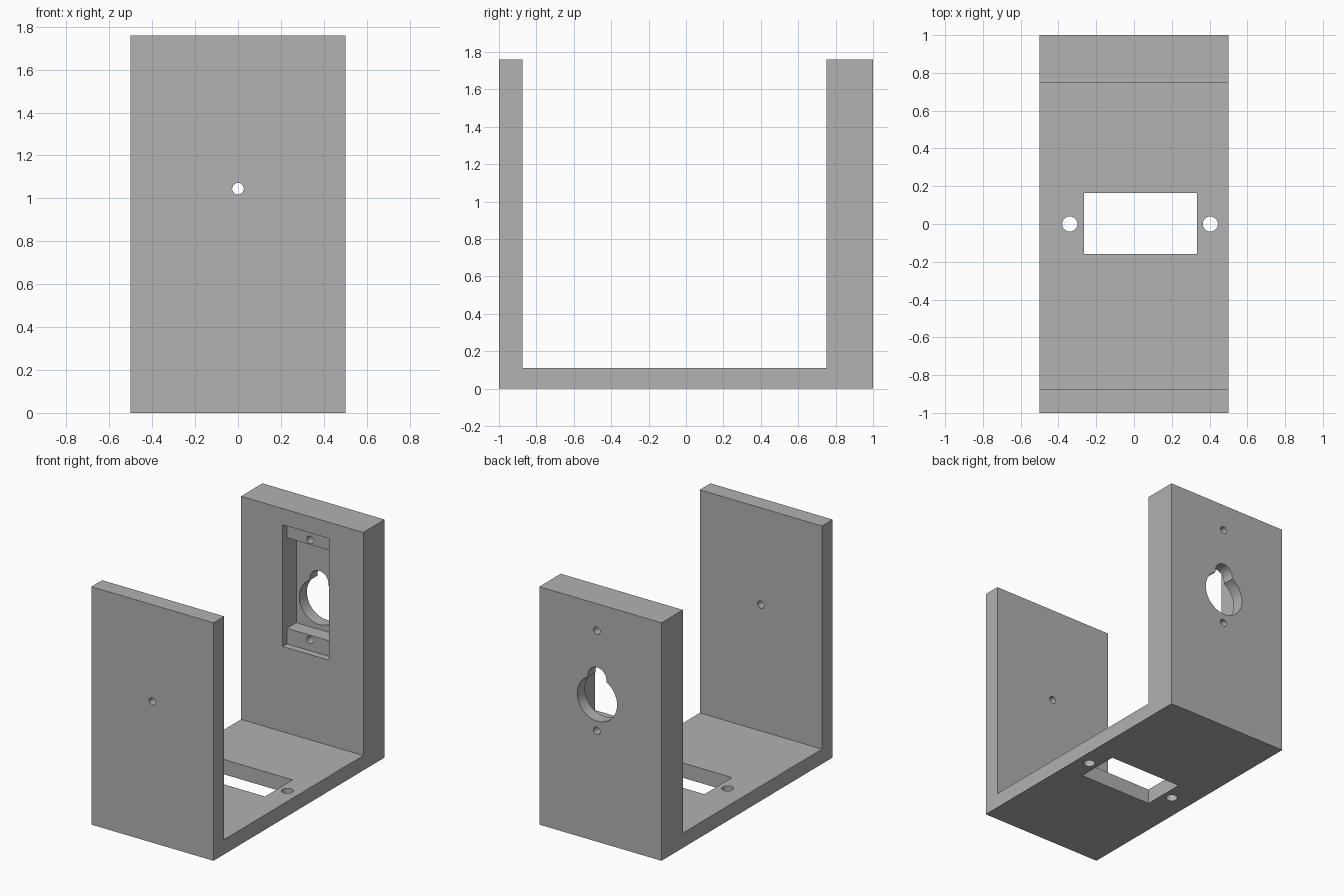
import bpy, bmesh, math
from mathutils import Matrix, Vector

if "Cube" in bpy.data.objects:
    bpy.data.objects.remove(bpy.data.objects["Cube"])

grey = bpy.data.materials.new("grey plastic")
grey.diffuse_color = (0.445, 0.445, 0.445, 1)
grey.use_nodes = True
grey.node_tree.nodes["Principled BSDF"].inputs["Base Color"].default_value = grey.diffuse_color


def finish(bm, name):
    bmesh.ops.recalc_face_normals(bm, faces=bm.faces)
    mesh = bpy.data.meshes.new(name)
    bm.to_mesh(mesh)
    bm.free()
    mesh.materials.append(grey)
    obj = bpy.data.objects.new(name, mesh)
    bpy.context.collection.objects.link(obj)
    return obj


def extrude_yz(name, profile, x0, x1):
    """Extrude a (y, z) outline from x0 to x1."""
    bm = bmesh.new()
    face = bm.faces.new([bm.verts.new((x0, y, z)) for y, z in profile])
    new = bmesh.ops.extrude_face_region(bm, geom=[face])["geom"]
    verts = [v for v in new if isinstance(v, bmesh.types.BMVert)]
    bmesh.ops.translate(bm, vec=(x1 - x0, 0, 0), verts=verts)
    return finish(bm, name)


def drill(name, center, radius, depth, axis, sides=48):
    """Cylinder cutter along the y or z axis."""
    turn = Matrix.Rotation(math.pi / 2, 4, "X") if axis == "y" else Matrix()
    bm = bmesh.new()
    bmesh.ops.create_cone(bm, cap_ends=True, segments=sides, radius1=radius,
                          radius2=radius, depth=depth,
                          matrix=Matrix.Translation(Vector(center)) @ turn)
    return finish(bm, name)


# U-shaped bracket: thin front wall, floor, thick back wall
H, FLOOR, FRONT, BACK = 1.76, 0.11, -0.875, 0.75
bracket = extrude_yz("bracket", [
    (-1, 0), (1, 0), (1, H), (BACK, H), (BACK, FLOOR),
    (FRONT, FLOOR), (FRONT, H), (-1, H)], -0.5, 0.5)

CX, MID = 0.03, 1.19      # centre of the motor seat in x and z
cutters = [
    # stepped motor pocket inside the back wall
    extrude_yz("pocket_cutter", [
        (0.7, MID - 0.45), (0.8, MID - 0.45), (0.8, MID - 0.335),
        (0.91, MID - 0.335), (0.91, MID + 0.335), (0.8, MID + 0.335),
        (0.8, MID + 0.45), (0.7, MID + 0.45)], CX - 0.19, CX + 0.19),
    # keyhole opening for the motor shaft
    drill("shaft_cutter", (CX - 0.003, 1, 1.055), 0.163, 0.4, "y", 64),
    drill("gear_cutter", (CX - 0.003, 1, 1.213), 0.076, 0.4, "y"),
    # pivot hole in the front wall
    drill("pivot_cutter", (0, -0.94, 1.045), 0.027, 0.4, "y"),
    # rectangular opening in the floor
    extrude_yz("floor_cutter", [(-0.16, -0.1), (0.163, -0.1),
                                (0.163, 0.3), (-0.16, 0.3)], -0.265, 0.333),
]
# screw holes beside the floor opening and above and below the pocket
for s in (-1, 1):
    cutters.append(drill("floor_screw_cutter", (0.032 + s * 0.372, 0, 0.05),
                         0.04, 0.4, "z"))
    cutters.append(drill("wall_screw_cutter", (CX, 0.9, MID + s * 0.37),
                         0.027, 0.6, "y"))

# cut every opening, then discard the cutters
bpy.context.view_layer.objects.active = bracket
bracket.select_set(True)
for cutter in cutters:
    mod = bracket.modifiers.new("cut", "BOOLEAN")
    mod.operation, mod.solver, mod.object = "DIFFERENCE", "EXACT", cutter
    bpy.ops.object.modifier_apply(modifier=mod.name)
    bpy.data.objects.remove(cutter)

bpy.ops.object.shade_smooth_by_angle(angle=math.radians(30))
